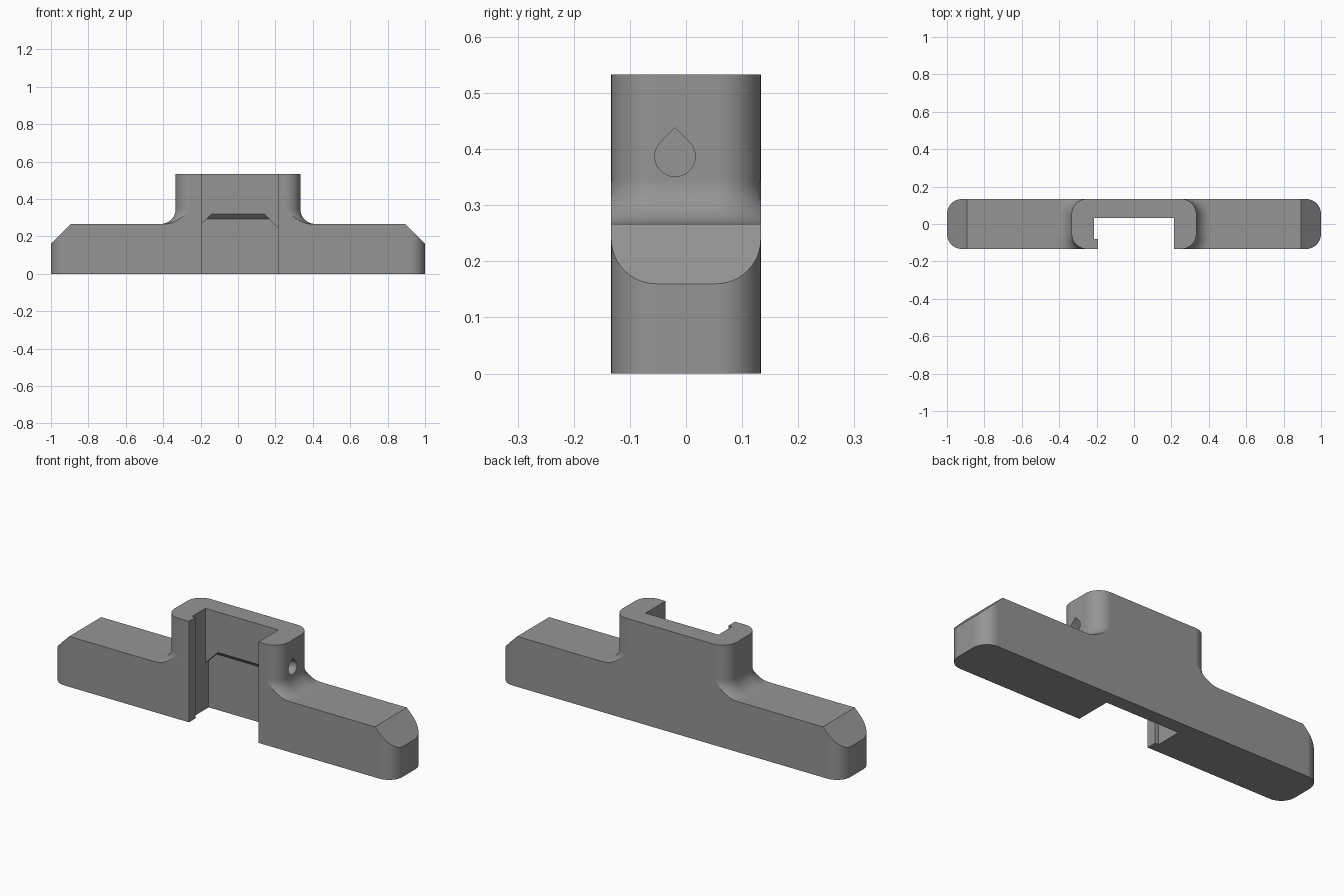
import bpy, bmesh, math
from mathutils import Vector

if "Cube" in bpy.data.objects:
    bpy.data.objects.remove(bpy.data.objects["Cube"])

R = 0.08          # corner and fillet radius
HY = 0.1333       # half depth
TOP = 0.5333      # tower top
BASE = 0.2667     # base top
N = 12            # arc steps

grey = bpy.data.materials.new("grey_plastic")
grey.diffuse_color = (0.3, 0.3, 0.3, 1)
grey.use_nodes = True
grey.node_tree.nodes["Principled BSDF"].inputs["Base Color"].default_value = grey.diffuse_color


def make(name, bm):
    bmesh.ops.remove_doubles(bm, verts=bm.verts, dist=1e-5)
    bmesh.ops.recalc_face_normals(bm, faces=bm.faces)
    me = bpy.data.meshes.new(name)
    bm.to_mesh(me)
    bm.free()
    me.materials.append(grey)
    ob = bpy.data.objects.new(name, me)
    bpy.context.collection.objects.link(ob)
    return ob


def loft(rings):
    """Closed skin through equal-length rings of 3D points."""
    bm = bmesh.new()
    vs = [[bm.verts.new(p) for p in ring] for ring in rings]
    n = len(vs[0])
    for a, b in zip(vs, vs[1:]):
        for i in range(n):
            j = (i + 1) % n
            bm.faces.new((a[i], a[j], b[j], b[i]))
    bm.faces.new(vs[0][::-1])
    bm.faces.new(vs[-1])
    return bm


def rounded_ring(hx, z, e=0.0):
    """Rounded rectangle grown by e, with its depth held at HY."""
    r = R + e
    a = math.asin(R / r)
    quarter = [(hx - R + r * math.cos(a * i / N), HY - R + r * math.sin(a * i / N))
               for i in range(N + 1)]
    pts = quarter + [(-x, y) for x, y in quarter[::-1]]
    pts += [(-x, -y) for x, y in quarter] + [(x, -y) for x, y in quarter[::-1]]
    return [(x, y, z) for x, y in pts]


def boolean(target, other, op):
    mod = target.modifiers.new(op.lower(), 'BOOLEAN')
    mod.operation, mod.solver, mod.object = op, 'EXACT', other
    bpy.context.view_layer.objects.active = target
    bpy.ops.object.modifier_apply(modifier=mod.name)
    bpy.data.objects.remove(other)


def box(name, x0, x1, y0, y1, z0, z1):
    return make(name, loft([[(x0, y0, z), (x1, y0, z), (x1, y1, z), (x0, y1, z)]
                            for z in (z0, z1)]))


# Long base bar with chamfered upper ends
bm = loft([rounded_ring(1.0, 0), rounded_ring(1.0, BASE)])
for s in (1, -1):
    cut = bmesh.ops.bisect_plane(bm, geom=bm.verts[:] + bm.edges[:] + bm.faces[:],
                                 plane_co=Vector((s, 0, 0.16)), plane_no=Vector((s, 0, 1)),
                                 clear_outer=True)
    bmesh.ops.holes_fill(bm, edges=[e for e in bm.edges if e.is_boundary])
body = make("clip_body", bm)

# Tower flaring into the base through a concave fillet
rings = [rounded_ring(0.3333, 0.1, R)]
for i in range(N + 1):
    t = math.pi / 2 * i / N
    rings.append(rounded_ring(0.3333, BASE + R - R * math.cos(t), R - R * math.sin(t)))
rings.append(rounded_ring(0.3333, TOP))
boolean(body, make("tower", loft(rings)), 'UNION')

# Vertical channel: front opening, then wider pocket behind the left lip
boolean(body, box("opening_cutter", -0.193, 0.2133, -0.3, 0.0, -0.1, 0.7), 'DIFFERENCE')
boolean(body, box("pocket_cutter", -0.2133, 0.2133, -0.08, 0.0333, -0.1, 0.7), 'DIFFERENCE')


# Shallow recess in the channel's back wall, with sloped shoulders and ceiling
def recess_ring(y, top):
    w = 0.2133
    shoulder = 0.2467
    half = 0.14 + (0.32 - top)
    return [(-w, y, -0.1), (w, y, -0.1), (w, y, shoulder), (half, y, top),
            (-half, y, top), (-w, y, shoulder)]


boolean(body, make("recess_cutter", loft([recess_ring(0.0323, 0.32),
                                          recess_ring(0.06, 0.2933)])), 'DIFFERENCE')

# Teardrop hole through the right wall only
r = 0.036
drop = [(r * math.cos(t), r * math.sin(t)) for t in
        [math.radians(135 + 270 * i / 30) for i in range(31)]] + [(0, r * math.sqrt(2))]
boolean(body, make("hole_cutter", loft([[(x, y - 0.0195, z + 0.387) for y, z in drop]
                                        for x in (0.1, 0.5)])), 'DIFFERENCE')

# Smooth rounded areas, keep hard edges
bpy.ops.object.select_all(action='DESELECT')
body.select_set(True)
bpy.context.view_layer.objects.active = body
bpy.ops.object.shade_smooth_by_angle(angle=math.radians(30))
wn = body.modifiers.new("weighted_normals", 'WEIGHTED_NORMAL')
wn.keep_sharp = True
